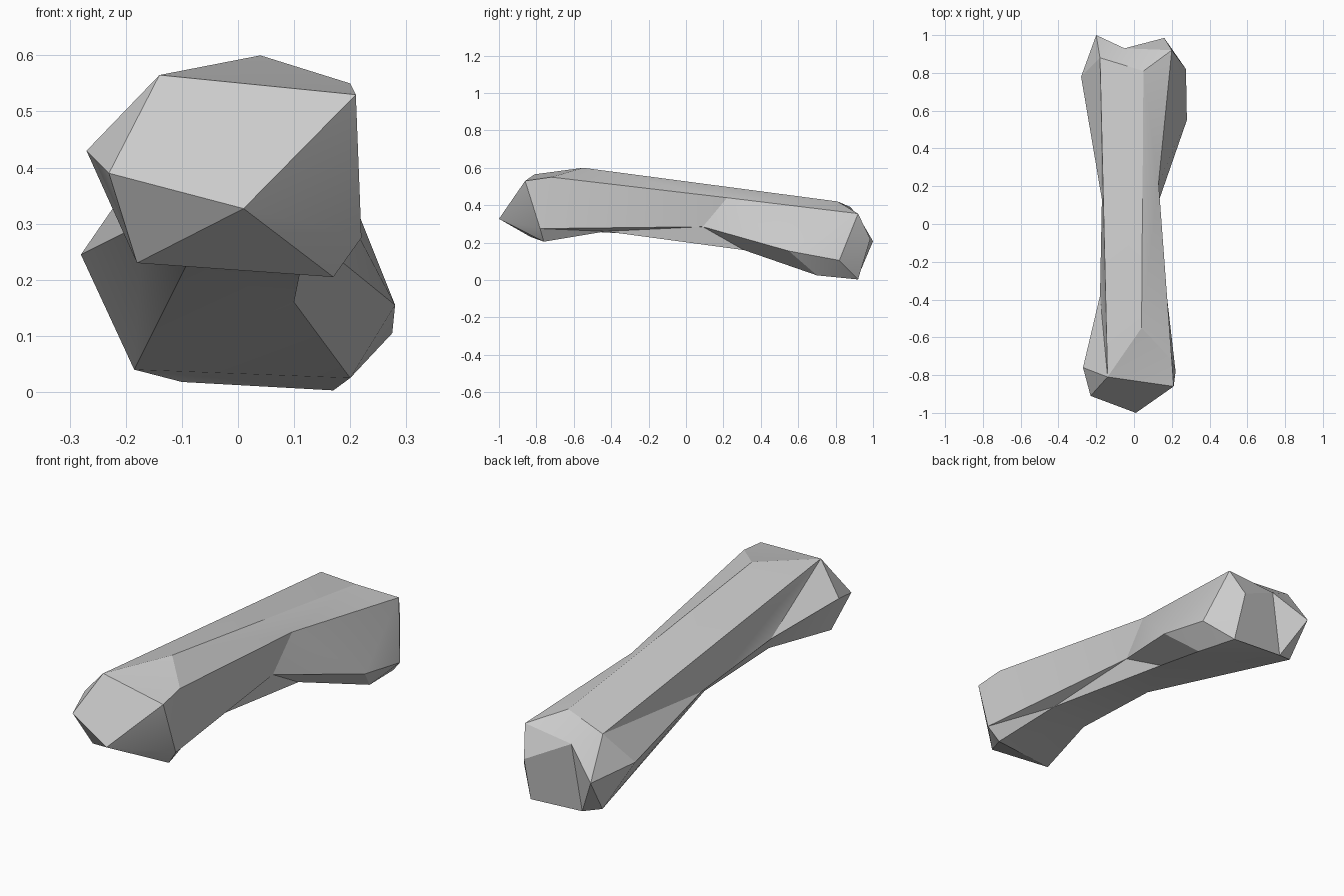
import bpy
import bmesh
from math import radians
from mathutils import Vector

default_cube = bpy.data.objects.get("Cube")
if default_cube:
    bpy.data.objects.remove(default_cube, do_unlink=True)

# One flat colour
bone_grey = bpy.data.materials.new("bone grey")
bone_grey.use_nodes = True
colour = (0.6, 0.6, 0.6, 1)
bone_grey.diffuse_color = colour
bone_grey.node_tree.nodes["Principled BSDF"].inputs["Base Color"].default_value = colour

mesh = bpy.data.meshes.new("bone")
bone = bpy.data.objects.new("bone", mesh)
bpy.context.collection.objects.link(bone)
bm = bmesh.new()


def corner(x, y, z):
    return bm.verts.new((x, y, z))


# Front knuckle corners
brow_right = corner(-.14, -.81, .565)
brow_left = corner(.21, -.86, .53)
nose = corner(.01, -1, .327)
nose_right = corner(-.23, -.91, .39)
crest = corner(.04, -.55, .6)
shoulder = corner(.2, -.72, .55)
cheek_left = corner(.22, -.78, .275)
chin_left = corner(.17, -.76, .205)
chin_right = corner(-.18, -.83, .23)
cheek_right = corner(-.27, -.76, .43)

# Shaft corners
neck_left = corner(.12, -.43, .26)
neck_under = corner(-.1, -.48, .257)
neck_right = corner(-.18, -.38, .36)
waist_top = corner(.13, .22, .44)
waist_left = corner(.12, .09, .285)
waist_low = corner(.1, .31, .16)
waist_under = corner(-.09, -.01, .23)
waist_right = corner(-.17, .13, .3)

# Back knuckle corners
top_right = corner(-.18, .88, .39)
top_middle = corner(.05, .81, .42)
top_left = corner(.2, .92, .355)
bulge_left = corner(.28, .55, .155)
foot_left = corner(.2, .7, .025)
foot_right = corner(-.185, .89, .04)
bulge_right = corner(-.28, .78, .245)
notch = corner(-.05, .93, .327)
lobe_left = corner(.16, .985, .22)
hip_left = corner(.275, .82, .105)
heel_left = corner(.17, .92, .003)
heel_right = corner(-.1, .92, .018)
lobe_right = corner(-.2, 1, .207)

# Cross-sections from front to back; a repeated corner makes a triangle
sections = [
    [brow_right, brow_right, brow_left, brow_left, nose, nose_right, nose_right],
    [brow_right, crest, shoulder, cheek_left, chin_left, chin_right, cheek_right],
    [brow_right, crest, shoulder, cheek_left, neck_left, neck_under, neck_right],
    [brow_right, crest, waist_top, waist_left, waist_low, waist_under, waist_right],
    [top_right, top_middle, top_left, bulge_left, foot_left, foot_right, bulge_right],
    [top_right, notch, lobe_left, hip_left, heel_left, heel_right, lobe_right],
    [notch, notch, lobe_left, lobe_left, heel_left, heel_right, notch],
]


def add_face(corners):
    """Add a face, dropping repeated corners and collapsed faces."""
    unique = list(dict.fromkeys(corners))
    if len(unique) > 2 and not bm.faces.get(unique):
        bm.faces.new(unique)


def add_panel(a, b, c, d):
    """Fold a four-cornered panel along its shorter diagonal."""
    if len({a, b, c, d}) < 4:
        add_face((a, b, c, d))
    elif (a.co - c.co).length < (b.co - d.co).length:
        add_face((a, b, c))
        add_face((a, c, d))
    else:
        add_face((a, b, d))
        add_face((b, c, d))


# Skin the sections and close both ends
for near, far in zip(sections, sections[1:]):
    for i in range(len(near)):
        j = (i + 1) % len(near)
        add_panel(near[i], near[j], far[j], far[i])
add_face(sections[0])
add_face(reversed(sections[-1]))

bmesh.ops.recalc_face_normals(bm, faces=bm.faces[:])
bm.to_mesh(mesh)
bm.free()
mesh.materials.append(bone_grey)

# Soften only the shallow folds
bpy.ops.object.select_all(action="DESELECT")
bone.select_set(True)
bpy.context.view_layer.objects.active = bone
bpy.ops.object.shade_smooth_by_angle(angle=radians(25))
